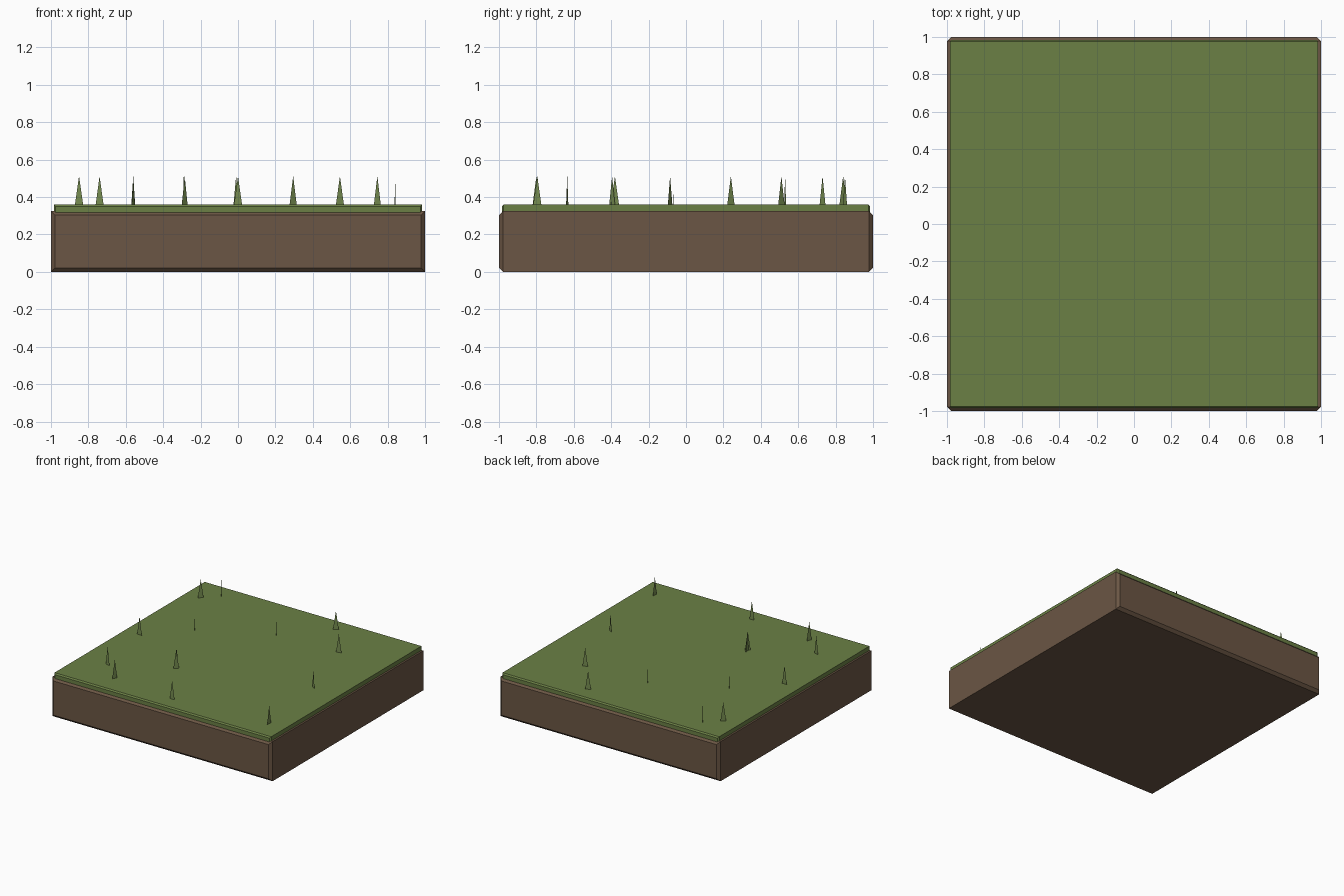
import bpy
import bmesh
from math import cos, sin, radians

if "Cube" in bpy.data.objects:
    bpy.data.objects.remove(bpy.data.objects["Cube"])


def material(name, rgb):
    mat = bpy.data.materials.new(name)
    mat.diffuse_color = (*rgb, 1)
    mat.use_nodes = True
    mat.node_tree.nodes["Principled BSDF"].inputs["Base Color"].default_value = mat.diffuse_color
    return mat


def add_object(name, bm, mat):
    mesh = bpy.data.meshes.new(name)
    bm.to_mesh(mesh)
    bm.free()
    obj = bpy.data.objects.new(name, mesh)
    bpy.context.collection.objects.link(obj)
    mesh.materials.append(mat)
    return obj


def bevelled_slab(name, half, z0, z1, bevel, mat):
    """Rectangle extruded along y, with chamfered rims on the front and back caps."""
    bm = bmesh.new()
    rings = []
    for y, inset in ((-half, bevel), (bevel - half, 0), (half - bevel, 0), (half, bevel)):
        a, lo, hi = half - inset, z0 + inset, z1 - inset
        rings.append([bm.verts.new((x, y, z)) for x, z in ((-a, lo), (a, lo), (a, hi), (-a, hi))])
    for r, s in zip(rings, rings[1:]):
        for i in range(4):
            j = (i + 1) % 4
            bm.faces.new((r[i], r[j], s[j], s[i]))
    bm.faces.new(rings[0])
    bm.faces.new(rings[-1][::-1])
    bmesh.ops.recalc_face_normals(bm, faces=bm.faces)
    return add_object(name, bm, mat)


soil = material("soil", (0.147, 0.093, 0.058))
turf = material("turf", (0.147, 0.216, 0.06))
blade = material("blade", (0.18, 0.26, 0.08))

# Ground block and grass layer
bevelled_slab("soil_block", 1.0, 0.0, 0.325, 0.022, soil)
bevelled_slab("grass_layer", 0.985, 0.30, 0.36, 0.01, turf)

# Flat triangular grass blades: x, y, turn in degrees
BLADES = [
    (-0.74, 0.84, -63), (-0.85, 0.73, 45), (0.295, 0.85, 30), (0.545, 0.53, 14),
    (-0.01, 0.51, -50), (-0.56, 0.24, -62), (-0.85, -0.065, -2), (0.745, -0.085, -33),
    (-0.29, -0.38, -86), (-0.285, -0.395, 45), (-0.74, -0.635, -16),
    (-0.56, -0.80, 66), (0.84, -0.795, 83), (0.0, -0.855, 0),
]
bm = bmesh.new()
for x, y, turn in BLADES:
    dx, dy = 0.0225 * cos(radians(turn)), 0.0225 * sin(radians(turn))
    bm.faces.new([bm.verts.new(p) for p in (
        (x - dx, y - dy, 0.355), (x + dx, y + dy, 0.355), (x, y, 0.512))])
add_object("grass_blades", bm, blade)
